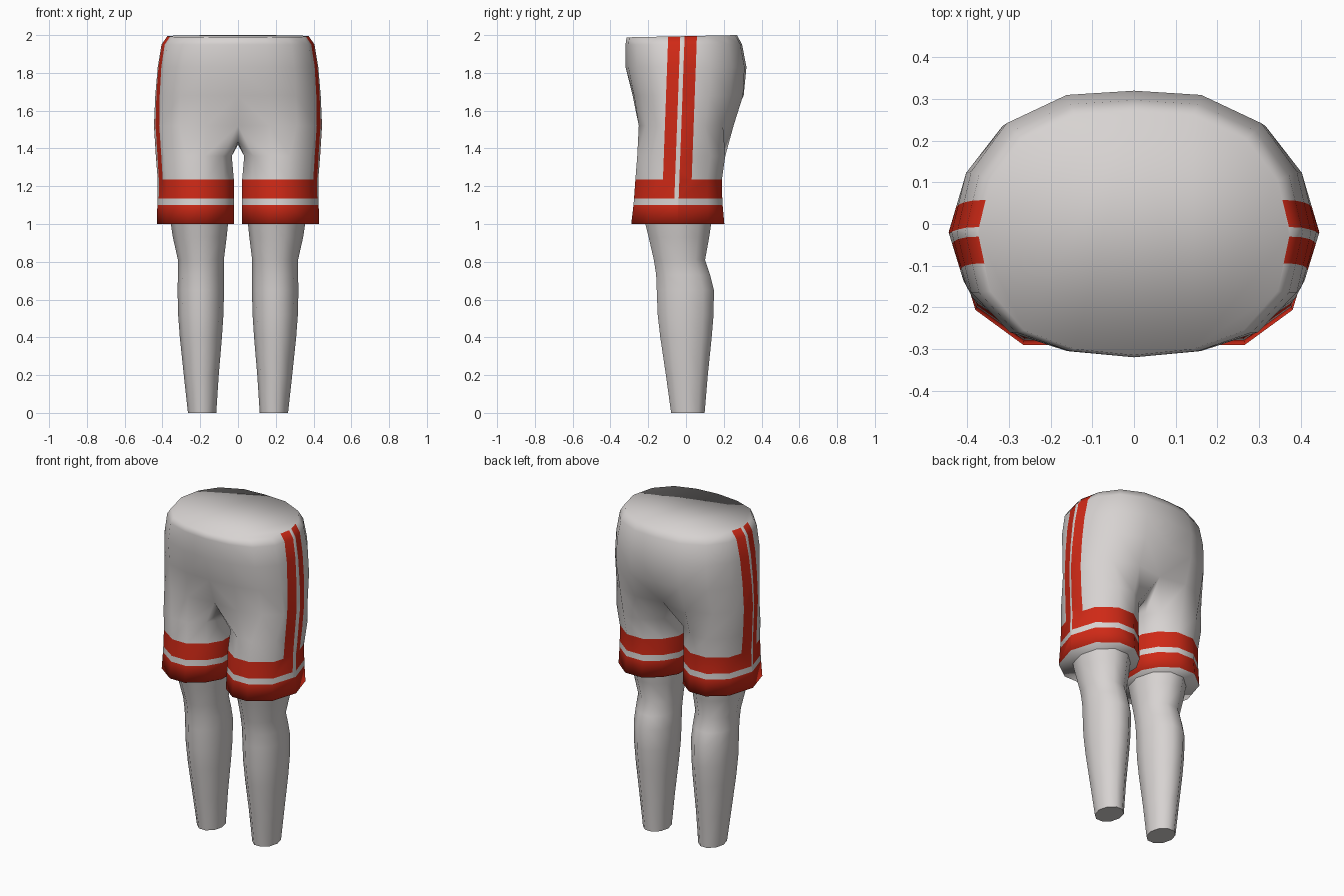
import bpy, bmesh, math
from mathutils import Vector

if "Cube" in bpy.data.objects:
    bpy.data.objects.remove(bpy.data.objects["Cube"])


def material(name, rgb):
    m = bpy.data.materials.new(name)
    m.diffuse_color = (*rgb, 1)
    m.use_nodes = True
    m.node_tree.nodes["Principled BSDF"].inputs["Base Color"].default_value = m.diffuse_color
    return m


GREY = material("light_grey", (0.68, 0.65, 0.64))
RED = material("red", (0.62, 0.022, 0.008))


def bridge(bm, a, b, closed):
    n = len(a)
    for i in range(n if closed else n - 1):
        j = (i + 1) % n
        bm.faces.new((a[i], a[j], b[j], b[i]))


def finish(bm, name):
    """Turn one half into a smooth, mirrored object."""
    for f in bm.faces:
        f.smooth = True
    me = bpy.data.meshes.new(name)
    bm.to_mesh(me)
    bm.free()
    me.materials.append(GREY)
    me.materials.append(RED)
    ob = bpy.data.objects.new(name, me)
    bpy.context.collection.objects.link(ob)
    mod = ob.modifiers.new("mirror", 'MIRROR')
    mod.use_clip = True
    mod.merge_threshold = 0.001


# ---- shorts -------------------------------------------------------------
# half outline of the hips, front centre round the side to back centre
HIP = [(0, -1), (.38, -.95), (.7, -.8), (.92, -.48), (1, 0),
       (.92, .43), (.72, .77), (.38, .97), (1e-9, 1)]
# outline of one trouser leg, same order plus three inner points
TROUSER = [(-.75, -.72), (-.3, -1), (.2, -1), (.76, -.66), (1, 0), (.76, .66),
           (.25, 1), (-.3, 1), (-.75, .72), (-1, .36), (-1, 0), (-1, -.36)]
MID = -0.02

# z, half width, front y, back y, centre groove
hips = [(2.0, .375, -.315, .27, 1), (1.95, .405, -.32, .297, 1),
        (1.83, .425, -.32, .32, 1), (1.68, .438, -.288, .312, .98),
        (1.52, .445, -.262, .26, .88)]
# z, inner x, outer x, front y, back y
trousers = [(1.36, .033, .435, -.258, .208), (1.235, .022, .425, -.268, .19),
            (1.135, .02, .426, -.275, .192), (1.1, .02, .427, -.278, .194),
            (1.0, .02, .43, -.29, .203)]

bm = bmesh.new()
prev = None
for k, (z, w, front, back, groove) in enumerate(hips):
    ring = []
    for i, (u, v) in enumerate(HIP):
        y = MID + v * ((back - MID) if v > 0 else (MID - front))
        if i in (0, 8):
            y = MID + (y - MID) * groove
        tilt = 0.012 * (y - .27) / .59 if k == 0 else 0
        ring.append(bm.verts.new((w * u, y, z + tilt)))
    if prev:
        bridge(bm, prev, ring, False)
    else:
        bm.faces.new(ring)          # closed waist
    prev = ring

# crotch line joins the hips to the trouser leg
prev = prev + [bm.verts.new((0, y, z)) for y, z in
               ((.11, 1.43), (-.03, 1.42), (-.16, 1.435))]
for z, xi, xo, front, back in trousers:
    cx, hx = (xi + xo) / 2, (xo - xi) / 2
    cy, hy = (front + back) / 2, (back - front) / 2
    ring = [bm.verts.new((cx + u * hx, cy + v * hy, z)) for u, v in TROUSER]
    bridge(bm, prev, ring, True)
    prev = ring
hem_cap = bm.faces.new(prev)
bmesh.ops.recalc_face_normals(bm, faces=bm.faces[:])


# cut the side stripes along slightly leaning planes
def lean(z):
    return 0.028 * (z - 1.235) / 0.765


STRIPES = (-.122, -.058, -.035, .03)
normal = Vector((0, 1, -0.028 / 0.765)).normalized()
for k, y in enumerate(STRIPES):
    low = 1.1 if k in (1, 2) else 1.235
    faces = [f for f in bm.faces if f.calc_center_median().x > .3
             and f.calc_center_median().z > low and abs(f.normal.z) < .9]
    edges = {e for f in faces for e in f.edges}
    verts = {v for f in faces for v in f.verts}
    bmesh.ops.bisect_plane(bm, geom=list(verts) + list(edges) + faces, dist=1e-5,
                           plane_co=(0, y, 1.235), plane_no=normal)

# red hem bands and side stripes
for f in bm.faces:
    c = f.calc_center_median()
    s = c.y - lean(c.z)
    outer = c.x > .3
    if abs(f.normal.z) > .9:
        red = False
    elif c.z < 1.1:
        red = True
    elif c.z < 1.135:
        red = False
    elif c.z < 1.235:
        red = not (outer and STRIPES[1] < s < STRIPES[2])
    else:
        red = outer and (STRIPES[0] < s < STRIPES[1] or STRIPES[2] < s < STRIPES[3])
    f.material_index = int(red)
finish(bm, "shorts")

# ---- bare legs ----------------------------------------------------------
# z, inner x, outer x, front y, back y
legs = [(1.03, .05, .36, -.225, .14), (.93, .06, .345, -.2, .125),
        (.81, .075, .318, -.172, .103), (.73, .075, .318, -.16, .13),
        (.65, .074, .32, -.157, .15), (.52, .077, .317, -.152, .148),
        (.4, .085, .308, -.138, .138), (.2, .102, .287, -.108, .117),
        (.0, .115, .265, -.08, .1)]
SIDES = 10
bm = bmesh.new()
prev = None
for z, xi, xo, front, back in legs:
    ring = []
    for i in range(SIDES):
        a = 2 * math.pi * i / SIDES
        ring.append(bm.verts.new(((xi + xo) / 2 + math.cos(a) * (xo - xi) / 2,
                                  (front + back) / 2 + math.sin(a) * (back - front) / 1.93, z)))
    if prev:
        bridge(bm, prev, ring, True)
    prev = ring
sole = bm.faces.new(prev)
for e in sole.edges:
    e.smooth = False
bmesh.ops.recalc_face_normals(bm, faces=bm.faces[:])
finish(bm, "legs")
